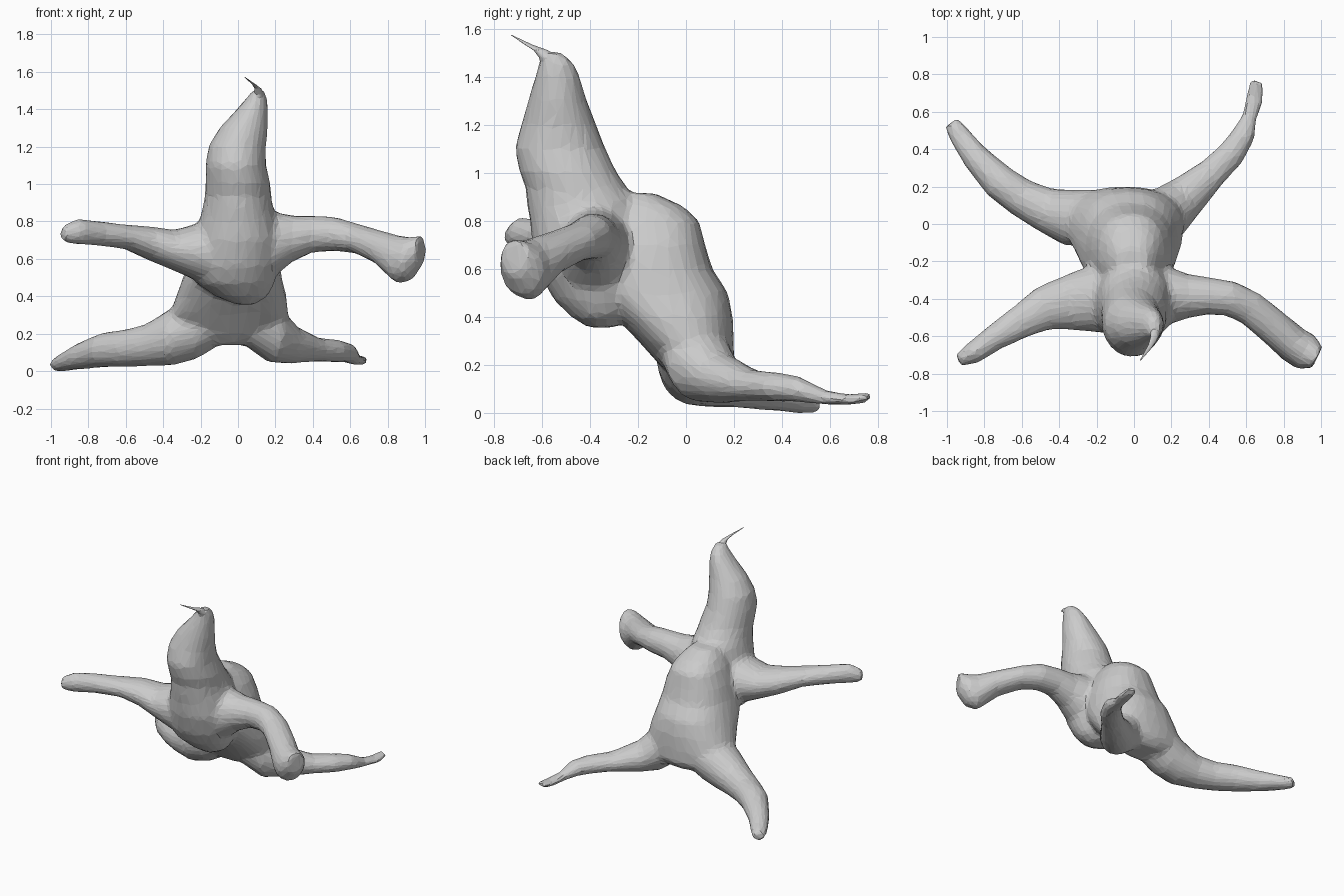
import bpy, bmesh
from math import cos, sin, pi, copysign
from mathutils import Vector

SIDES = 24
Z = Vector((0, 0, 1))


def squarish(v, power):
    return copysign(abs(v) ** (2 / power), v)


def loft(bm, rings, power=2):
    """Skin a closed tube through rings of (centre, half axis a, half axis b)."""
    loops = []
    for c, a, b in rings:
        loops.append([bm.verts.new(c + a * squarish(cos(2 * pi * i / SIDES), power)
                                   + b * squarish(sin(2 * pi * i / SIDES), power))
                      for i in range(SIDES)])
    for p, q in zip(loops, loops[1:]):
        for i in range(SIDES):
            j = (i + 1) % SIDES
            bm.faces.new((p[i], p[j], q[j], q[i]))
    bm.faces.new(loops[0][::-1])
    bm.faces.new(loops[-1])


def trunk(bm, slices, power=2):
    """Horizontal slices: x, y, z, half width, half depth."""
    loft(bm, [(Vector(s[:3]), Vector((s[3], 0, 0)), Vector((0, s[4], 0))) for s in slices], power)


def limb(bm, points):
    """Upright rings along a path: x, y, z, half width, half height."""
    cs = [Vector(p[:3]) for p in points]
    rings = []
    for i, p in enumerate(points):
        d = cs[min(i + 1, len(cs) - 1)] - cs[max(i - 1, 0)]
        side = d.cross(Z).normalized()
        rings.append((cs[i], side * p[3], Z * p[4]))
    loft(bm, rings)


def finish(bm, name):
    bmesh.ops.recalc_face_normals(bm, faces=bm.faces)
    me = bpy.data.meshes.new(name)
    bm.to_mesh(me)
    bm.free()
    ob = bpy.data.objects.new(name, me)
    bpy.context.collection.objects.link(ob)
    return ob


bm = bmesh.new()

# pelvis, back and hump
trunk(bm, [
    (-.04, .05, .14, .14, .10), (-.05, .045, .20, .28, .155), (-.05, 0, .30, .32, .20),
    (-.035, -.05, .40, .295, .245), (-.03, -.105, .50, .265, .28), (-.02, -.14, .60, .24, .25),
    (-.015, -.14, .70, .215, .22), (-.015, -.15, .80, .175, .205), (-.015, -.165, .86, .135, .155),
    (-.01, -.20, .915, .08, .07)], 2.3)

# chest, neck and pointed head
trunk(bm, [
    (.04, -.35, .355, .05, .06), (.02, -.36, .40, .14, .12), (-.015, -.37, .47, .21, .18),
    (-.015, -.38, .56, .235, .22), (0, -.40, .70, .235, .24), (0, -.42, .80, .208, .23),
    (0, -.43, .88, .188, .235), (0, -.455, .935, .178, .212), (0, -.49, 1.0, .174, .203),
    (-.012, -.525, 1.1, .162, .19), (-.005, -.53, 1.2, .155, .157), (.03, -.535, 1.3, .13, .123),
    (.077, -.535, 1.4, .084, .094), (.10, -.54, 1.46, .056, .072), (.11, -.565, 1.505, .032, .045)])

# left arm
limb(bm, [(-.08, -.38, .63, .20, .20), (-.2, -.40, .635, .185, .16), (-.34, -.42, .645, .15, .11),
          (-.48, -.45, .685, .12, .09), (-.6, -.52, .718, .092, .066), (-.75, -.61, .737, .07, .066),
          (-.86, -.69, .745, .06, .07), (-.94, -.73, .732, .036, .044)])

# right arm
limb(bm, [(.08, -.38, .65, .19, .2), (.2, -.385, .68, .15, .17), (.29, -.385, .708, .118, .125),
          (.4, -.385, .733, .1, .098), (.52, -.40, .733, .095, .092), (.63, -.455, .71, .094, .08),
          (.75, -.555, .665, .095, .09), (.86, -.65, .595, .1, .13), (.92, -.685, .60, .103, .116),
          (.98, -.715, .65, .065, .08)])

# left leg
limb(bm, [(-.1, .03, .29, .15, .15), (-.22, .03, .235, .155, .17), (-.35, .035, .185, .15, .155),
          (-.48, .08, .14, .118, .115), (-.6, .14, .122, .103, .10), (-.72, .225, .113, .096, .093),
          (-.85, .36, .078, .074, .07), (-.93, .47, .048, .06, .05), (-.978, .545, .033, .044, .036)])

# right leg
limb(bm, [(.06, .03, .28, .15, .16), (.17, .05, .22, .15, .175), (.28, .15, .145, .115, .105),
          (.42, .275, .115, .083, .064), (.52, .375, .108, .077, .062), (.585, .475, .098, .064, .054),
          (.62, .58, .064, .042, .032), (.648, .68, .054, .052, .024), (.657, .77, .066, .04, .021)])

# fuse the parts into one skin with low-poly facets
body = finish(bm, "creature_body")
m = body.modifiers.new("fuse", 'REMESH')
m.mode = 'VOXEL'
m.voxel_size = .014
m = body.modifiers.new("soften", 'SMOOTH')
m.factor = .5
m.iterations = 18
m = body.modifiers.new("facets", 'DECIMATE')
m.ratio = .06

# curled tip on the head
bm = bmesh.new()
trunk(bm, [(.10, -.54, 1.44, .045, .062), (.113, -.57, 1.48, .028, .042), (.107, -.605, 1.51, .018, .03),
           (.085, -.655, 1.533, .010, .016), (.035, -.727, 1.573, .002, .003)])
finish(bm, "head_tip")
